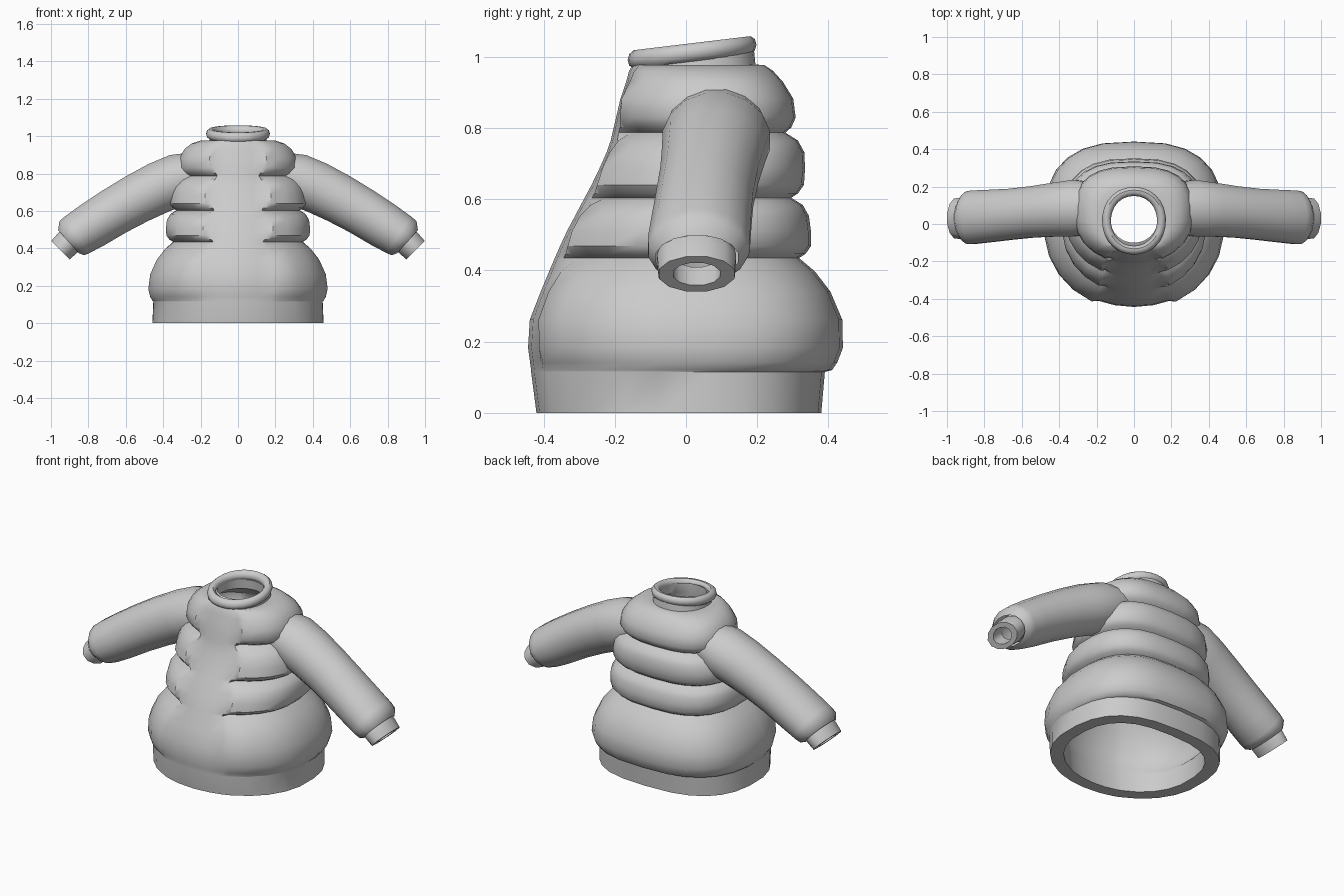
import bpy, bmesh, math
from mathutils import Vector

if "Cube" in bpy.data.objects:
    bpy.data.objects.remove(bpy.data.objects["Cube"])

fabric = bpy.data.materials.new("grey fabric")
fabric.diffuse_color = (0.6, 0.6, 0.6, 1)
fabric.use_nodes = True
fabric.node_tree.nodes["Principled BSDF"].inputs["Base Color"].default_value = fabric.diffuse_color


def loft(name, rings, closed=True, angle=40):
    """Skin a list of point rings; closed joins the last ring to the first."""
    bm = bmesh.new()
    loops = [[bm.verts.new(p) for p in r] for r in rings]
    n = len(loops[0])
    for i in range(len(loops) if closed else len(loops) - 1):
        a, b = loops[i], loops[(i + 1) % len(loops)]
        for j in range(n):
            bm.faces.new((a[j], a[(j + 1) % n], b[(j + 1) % n], b[j]))
    bmesh.ops.recalc_face_normals(bm, faces=bm.faces)
    me = bpy.data.meshes.new(name)
    bm.to_mesh(me)
    bm.free()
    me.materials.append(fabric)
    ob = bpy.data.objects.new(name, me)
    bpy.context.collection.objects.link(ob)
    bpy.ops.object.select_all(action='DESELECT')
    ob.select_set(True)
    bpy.context.view_layer.objects.active = ob
    bpy.ops.object.shade_smooth_by_angle(angle=math.radians(angle))
    return ob


def sample(keys, v):
    """Linear interpolation of key rows by their first value."""
    for a, b in zip(keys, keys[1:]):
        if v <= b[0]:
            f = (v - a[0]) / (b[0] - a[0])
            return [p + (q - p) * f for p, q in zip(a[1:], b[1:])]
    return list(keys[-1][1:])


# Ring angles from the front centre to the back, with a tight pair at the placket edge
HALF = [0, 12, 22, 27] + [27 + 153 * k / 11 for k in range(1, 12)]
ANGLES = HALF + [360 - a for a in reversed(HALF[1:-1])]


def spow(v, e):
    return math.copysign(abs(v) ** e, v)


def body_ring(z, rx, yf, yb, n=2.7, push=0.0, tilt=0.0):
    """Ring with half width rx, round in front and squarer (n) behind;
    push moves the quilted front panels outward."""
    cy, ry = (yf + yb) / 2, (yb - yf) / 2
    pts = []
    for deg in ANGLES:
        a = math.radians(deg)
        side = min(deg, 360 - deg)
        e = 2 / (2.05 if side < 90 else n)
        x = rx * spow(math.sin(a), e)
        y = cy - ry * spow(math.cos(a), e)
        if 25 < side < 90:
            y -= push * math.cos(a)
            x += 0.4 * push * math.sin(2 * a)
        pts.append((x, y, z + tilt * (y - 0.02)))
    return pts


# Outer envelope: z, half width, front y, back y
ENVELOPE = [(0.12, 0.49, -0.435, 0.44), (0.23, 0.482, -0.45, 0.448),
            (0.30, 0.457, -0.425, 0.428), (0.42, 0.395, -0.375, 0.365),
            (0.50, 0.387, -0.34, 0.352), (0.66, 0.37, -0.255, 0.335),
            (0.75, 0.345, -0.215, 0.333), (0.90, 0.308, -0.18, 0.297)]
SEAMS = [0.12, 0.435, 0.604, 0.787, 1.0]

# Hem band, then padded quilts that swell between the seams
outer = [(0, 0.46, -0.42, 0.38), (0.115, 0.455, -0.435, 0.39)]
for i, (z0, z1) in enumerate(zip(SEAMS, SEAMS[1:])):
    for t in (0, 0.07, 0.2, 0.45, 0.7, 0.88):
        if i == 3 and t > 0.5:
            break
        swell = 1 - abs(2 * t - 1) ** 4
        z = z0 + (z1 - z0) * t
        rx, yf, yb = sample(ENVELOPE, z)
        dip = (0.03 if z < 0.3 else 0.045) * (1 - swell)
        push = 0.025 * swell if z < 0.15 else 0.055 * swell - 0.03
        outer.append((z, rx - dip, yf, yb - dip, 2.7, push))
rings = [body_ring(*r) for r in outer]

# Shoulders closing in to the neck
rings += [body_ring(0.93, 0.288, -0.168, 0.272, 2.7, 0.015),
          body_ring(0.96, 0.25, -0.16, 0.245, 2.5, 0.008),
          body_ring(0.977, 0.20, -0.15, 0.22, 2.3),
          body_ring(0.973, 0.155, -0.135, 0.195, 2.1, 0, 0.03),
          body_ring(1.01, 0.15, -0.14, 0.19, 2.0, 0, 0.12)]

# Lining, following the padding from the neck down to the hem
rings += [body_ring(1.01, 0.127, -0.10, 0.155, 2), body_ring(0.955, 0.13, -0.10, 0.16, 2)]
rings += [body_ring(z, rx - 0.075, yf + 0.07, yb - 0.07)
          for z, rx, yf, yb, *rest in reversed(outer)]
loft("jacket_body", rings)

# Rolled collar, tilted up towards the back
collar = []
for k in range(10):
    t = 2 * math.pi * k / 10
    out, up = 0.024 * math.cos(t), 0.027 * math.sin(t)
    collar.append(body_ring(1.013 + up, 0.147 + out, -0.14 - out, 0.174 + out, 2.1, 0, 0.12))
loft("collar", collar)


def arm_ring(side, n, x, z, cy, ry, r, slope):
    """Elliptical ring across an arm that falls at the given slope."""
    s = math.radians(slope)
    ring = []
    for k in range(n):
        t = 2 * math.pi * (k + 0.5) / n
        h = r * math.sin(t)
        ring.append((side * (x + h * math.sin(s)), cy + ry * math.cos(t), z + h * math.cos(s)))
    return ring


# Sleeve centre line: x, z, centre y, y radius, radius across, slope
SLEEVE = [(0.22, 0.80, 0.085, 0.14, 0.12, 15), (0.32, 0.766, 0.085, 0.154, 0.143, 19),
          (0.42, 0.726, 0.077, 0.147, 0.141, 24), (0.54, 0.666, 0.065, 0.14, 0.136, 28),
          (0.66, 0.598, 0.052, 0.139, 0.131, 31),
          (0.78, 0.523, 0.042, 0.143, 0.127, 32), (0.86, 0.473, 0.036, 0.146, 0.12, 33),
          (0.888, 0.455, 0.034, 0.142, 0.115, 36), (0.906, 0.436, 0.031, 0.118, 0.085, 42)]
# Cuff: distance along the arm, y radius, radius across
CUFF = [(-0.03, 0.11, 0.073), (0, 0.115, 0.076), (0.055, 0.11, 0.072),
        (0.055, 0.068, 0.046), (-0.02, 0.07, 0.048)]
for side, label in ((1, "left"), (-1, "right")):
    loft(label + "_sleeve", [arm_ring(side, 16, *s) for s in SLEEVE], False, 50)
    c = math.sqrt(0.5)
    loft(label + "_cuff", [arm_ring(side, 12, 0.911 + d * c, 0.429 - d * c, 0.03, ry, r, 45)
                           for d, ry, r in CUFF], False, 55)
    # Inside of the arm, running up from the cuff
    inner = [(0.897, 0.443, 0.03, 0.07, 0.048, 45)]
    inner += [(x, z, cy, ry - 0.045, r - 0.04, s) for x, z, cy, ry, r, s in SLEEVE[6:0:-1]]
    loft(label + "_arm_lining", [arm_ring(side, 12, *s) for s in inner], False)
